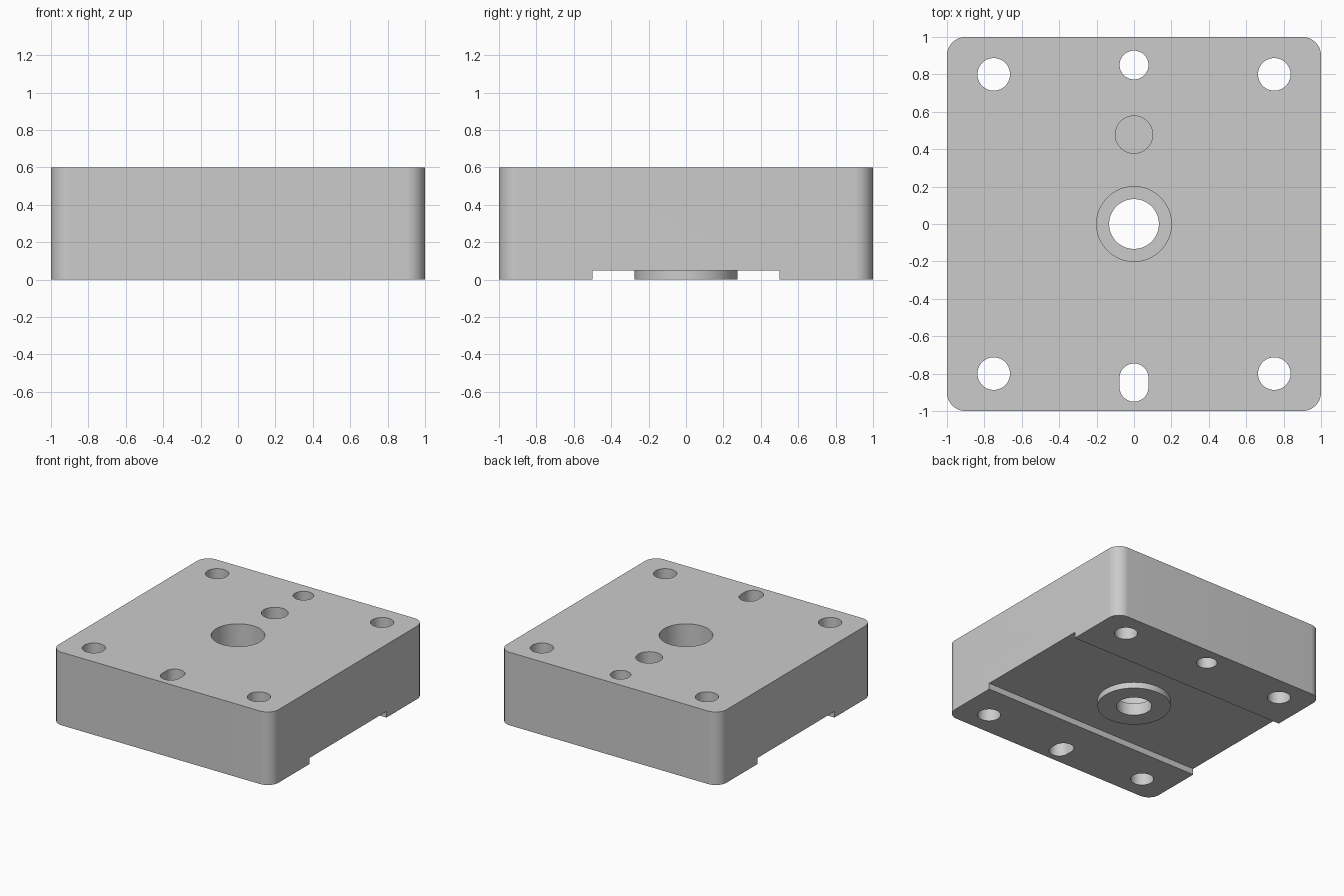
import bpy, bmesh
from math import cos, sin, pi, radians

cube = bpy.data.objects.get("Cube")
if cube:
    bpy.data.objects.remove(cube, do_unlink=True)

HEIGHT = 0.6
CHANNEL = 0.05
grey = bpy.data.materials.new("machined grey")
grey.use_nodes = True
colour = (0.6, 0.6, 0.6, 1)
grey.diffuse_color = colour
grey.node_tree.nodes["Principled BSDF"].inputs["Base Color"].default_value = colour


def prism(name, x, y, half_x, half_y, radius, z0, z1, steps=16):
    """Upright rounded rectangle; a circle when both half sizes equal the radius."""
    bm = bmesh.new()
    ring = []
    for q, (sx, sy) in enumerate([(1, 1), (-1, 1), (-1, -1), (1, -1)]):
        for i in range(steps + 1):
            a = pi / 2 * (q + i / steps)
            ring.append(bm.verts.new((x + sx * (half_x - radius) + radius * cos(a),
                                      y + sy * (half_y - radius) + radius * sin(a), z0)))
    bmesh.ops.remove_doubles(bm, verts=ring, dist=1e-5)
    base = bm.faces.new(list(bm.verts))
    top = bmesh.ops.extrude_face_region(bm, geom=[base])["geom"]
    bmesh.ops.translate(bm, vec=(0, 0, z1 - z0),
                        verts=[v for v in top if isinstance(v, bmesh.types.BMVert)])
    bmesh.ops.recalc_face_normals(bm, faces=bm.faces)
    mesh = bpy.data.meshes.new(name)
    bm.to_mesh(mesh)
    bm.free()
    mesh.materials.append(grey)
    obj = bpy.data.objects.new(name, mesh)
    bpy.context.collection.objects.link(obj)
    return obj


def cylinder(name, x, y, r, z0=-0.1, z1=HEIGHT + 0.1):
    return prism(name, x, y, r, r, r, z0, z1)


def combine(target, tool, operation):
    """Apply a boolean and discard the tool."""
    tool.hide_render = True
    mod = target.modifiers.new("boolean", "BOOLEAN")
    mod.operation = operation
    mod.solver = "EXACT"
    mod.object = tool
    bpy.context.view_layer.objects.active = target
    bpy.ops.object.modifier_apply(modifier=mod.name)
    bpy.data.objects.remove(tool, do_unlink=True)


# Block with rounded upright edges
block = prism("mounting_block", 0, 0, 1, 1, 0.1, 0, HEIGHT)

# Channel across the underside with a round boss in its middle
combine(block, prism("channel", 0, 0, 1.2, 0.5, 0.02, -0.1, CHANNEL), "DIFFERENCE")
combine(block, cylinder("boss", 0, 0, 0.275, 0, CHANNEL + 0.03), "UNION")

# Holes: centre bore with counterbore, blind hole, locating pin hole and slot
cutters = [
    cylinder("centre_bore", 0, 0, 0.133),
    cylinder("counterbore", 0, 0, 0.2, 0.1),
    cylinder("blind_hole", 0, 0.478, 0.1, 0.3),
    cylinder("pin_hole", 0, 0.85, 0.077),
    prism("pin_slot", 0, -0.848, 0.077, 0.102, 0.077, -0.1, HEIGHT + 0.1),
]
# Four corner bolt holes
cutters += [cylinder("bolt_hole", sx * 0.75, sy * 0.8, 0.087)
            for sx in (-1, 1) for sy in (-1, 1)]
for cutter in cutters:
    combine(block, cutter, "DIFFERENCE")

# Smooth round walls, sharp rims
bpy.ops.object.select_all(action="DESELECT")
block.select_set(True)
bpy.context.view_layer.objects.active = block
bpy.ops.object.shade_smooth_by_angle(angle=radians(30))
